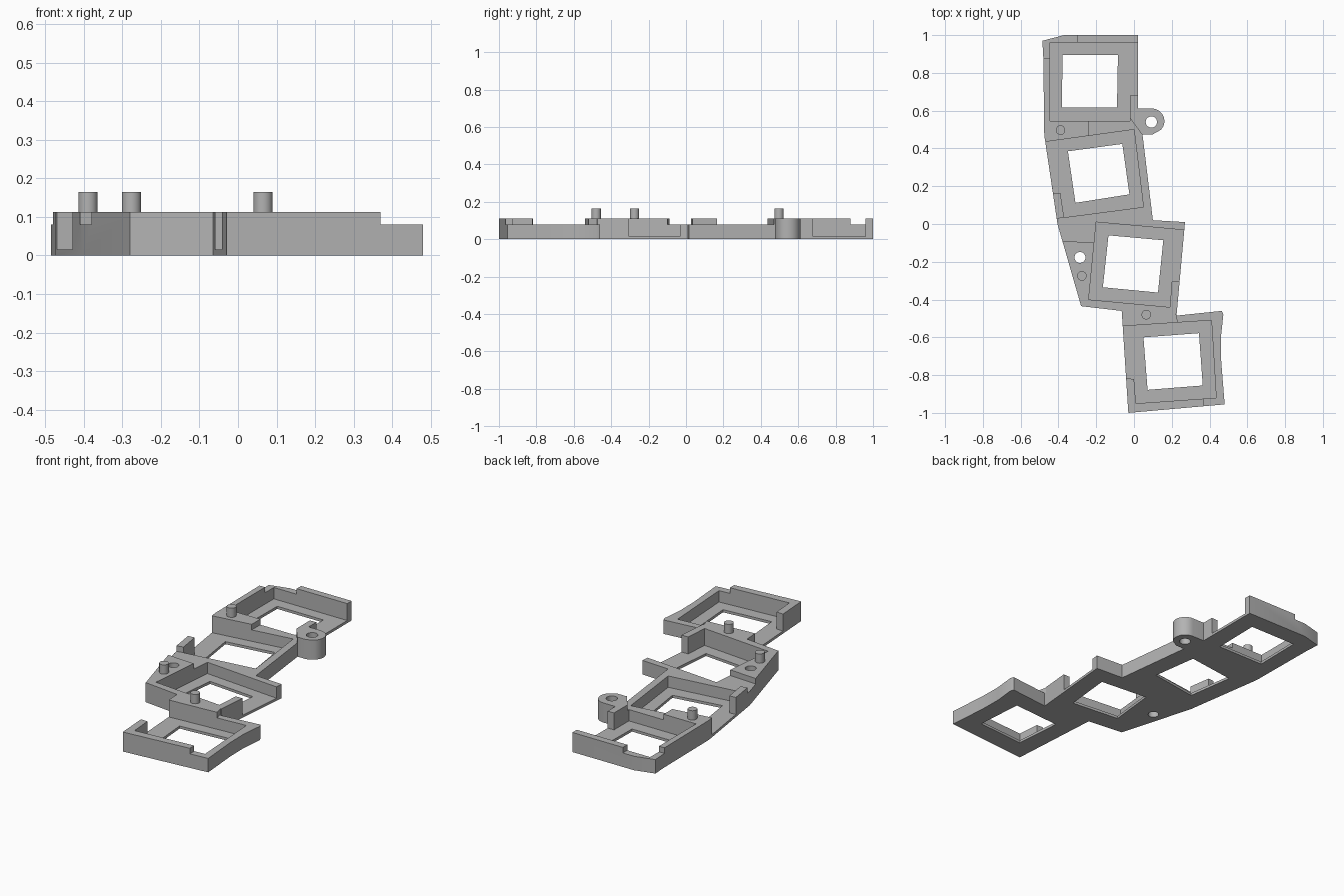
import bpy
import bmesh
from math import cos, sin, pi, radians

cube = bpy.data.objects.get("Cube")
if cube:
    bpy.data.objects.remove(cube, do_unlink=True)

FLOOR, LOW, TALL, PEG = 0.015, 0.08, 0.112, 0.165

grey = bpy.data.materials.new("light_grey")
grey.use_nodes = True
grey.diffuse_color = (0.45, 0.45, 0.45, 1)
grey.node_tree.nodes["Principled BSDF"].inputs["Base Color"].default_value = (0.45, 0.45, 0.45, 1)


def prism(name, outline, bottom, top):
    """Extrude a flat outline between two heights."""
    bm = bmesh.new()
    base = bm.faces.new([bm.verts.new((x, y, bottom)) for x, y in outline])
    grown = bmesh.ops.extrude_face_region(bm, geom=[base])["geom"]
    for v in grown:
        if isinstance(v, bmesh.types.BMVert):
            v.co.z = top
    bmesh.ops.recalc_face_normals(bm, faces=bm.faces)
    mesh = bpy.data.meshes.new(name)
    bm.to_mesh(mesh)
    bm.free()
    obj = bpy.data.objects.new(name, mesh)
    mesh.materials.append(grey)
    bpy.context.collection.objects.link(obj)
    return obj


def arc(x, y, r, start=0, end=360, n=32):
    closed = end - start == 360
    steps = n if closed else n + 1
    angles = [radians(start + (end - start) * i / n) for i in range(steps)]
    return [(x + r * cos(a), y + r * sin(a)) for a in angles]


# Stepped outer body with the rounded screw ear
outline = [(-0.37, 1), (-0.485, 0.97), (-0.48, 0.88), (-0.475, 0.47), (-0.405, 0),
           (-0.28, -0.435), (-0.065, -0.46), (-0.03, -1), (0.48, -0.955),
           (0.462, -0.73), (0.46, -0.6), (0.473, -0.48), (0.465, -0.46),
           (0.225, -0.485), (0.27, 0.01), (0.1, 0.02), (0.045, 0.475), (0.1, 0.475)]
outline += arc(0.095, 0.545, 0.066, -45, 90, 14) + [(0.02, 0.611), (0.02, 1)]
body = prism("tray_body", outline, 0, TALL)

# Lowered rim areas
low_areas = [
    [(-0.6, 0.88), (-0.3, 0.88), (-0.3, 1.1), (-0.6, 1.1)],
    [(-0.24, 0.56), (-0.02, 0.56), (-0.01, 0.545), (0.045, 0.47), (0.3, 0.4), (0.4, -0.1),
     (-0.2, -0.1), (-0.5, -0.082), (-0.5, 0.01), (-0.37, 0.035), (-0.3, 0.1), (-0.24, 0.4)],
    [(0.222, -0.475), (0.235, -0.53), (0.37, -0.7), (0.37, -1.1), (0.6, -1.1), (0.6, -0.3)],
]

# Four pockets, each running out through an open side
pockets = [
    [(-0.445, 0.96), (0.1, 0.96), (0.1, 0.68), (-0.02, 0.68), (-0.02, 0.545), (-0.445, 0.545)],
    [(-0.6, 0.417), (0, 0.5), (0.05, 0.09), (-0.37, 0.035), (-0.39, 0.165), (-0.6, 0.145)],
    [(-0.2, 0.01), (0.35, -0.04), (0.35, -0.305), (0.2, -0.305), (0.19, -0.44), (-0.24, -0.4)],
    [(-0.2, -0.55), (0.41, -0.51), (0.435, -0.92), (0.01, -0.95), (0, -0.82), (-0.2, -0.81)],
]

# Square windows in the pocket floors
windows = [
    [(-0.378, 0.895), (-0.085, 0.895), (-0.09, 0.617), (-0.382, 0.617)],
    [(-0.35, 0.385), (-0.062, 0.424), (-0.024, 0.157), (-0.31, 0.112)],
    [(-0.135, -0.06), (0.155, -0.086), (0.127, -0.363), (-0.165, -0.335)],
    [(0.05, -0.6), (0.344, -0.578), (0.364, -0.855), (0.072, -0.878)],
]
screw_holes = [arc(0.092, 0.54, 0.03), arc(-0.286, -0.177, 0.029)]

# Carve the body
cutters = [prism("low_cutter", p, LOW, 0.3) for p in low_areas]
cutters += [prism("pocket_cutter", p, FLOOR, 0.3) for p in pockets]
cutters += [prism("through_cutter", p, -0.1, 0.3) for p in windows + screw_holes]
for cutter in cutters:
    cutter.hide_render = True
    mod = body.modifiers.new("carve", 'BOOLEAN')
    mod.operation = 'DIFFERENCE'
    mod.solver = 'EXACT'
    mod.object = cutter
bpy.context.view_layer.objects.active = body
for mod in list(body.modifiers):
    bpy.ops.object.modifier_apply(modifier=mod.name)
for cutter in cutters:
    bpy.data.objects.remove(cutter, do_unlink=True)

# Locating pegs
parts = [body]
for name, x, y in (("back_peg", -0.389, 0.497), ("middle_peg", -0.276, -0.275),
                   ("front_peg", 0.065, -0.48)):
    parts.append(prism(name, arc(x, y, 0.025), TALL - 0.01, PEG))

bpy.ops.object.select_all(action='DESELECT')
for obj in parts:
    obj.select_set(True)
bpy.context.view_layer.objects.active = body
bpy.ops.object.shade_smooth_by_angle(angle=pi / 6)
